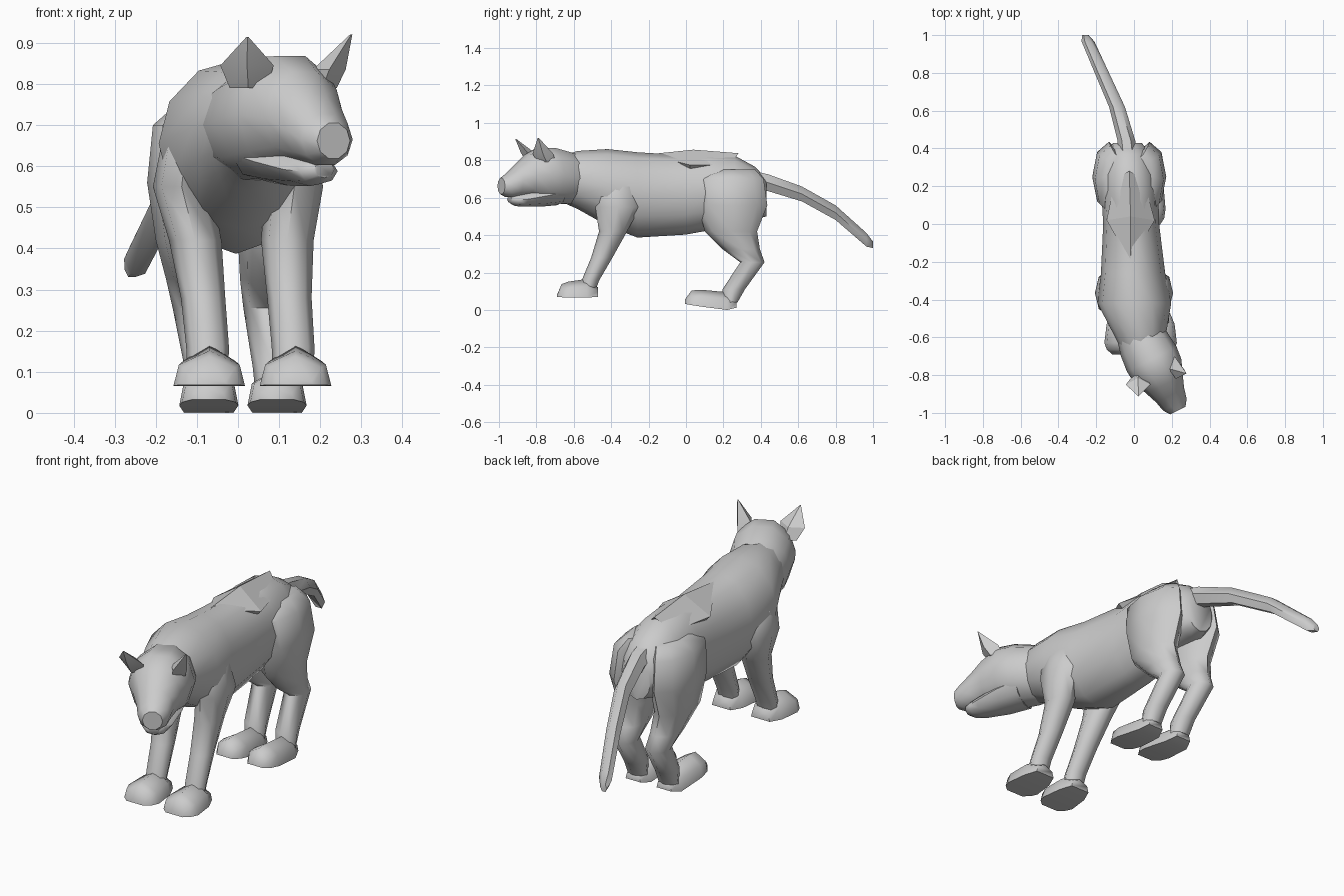
import bpy, math
from mathutils import Matrix, Vector


def make(name, verts, faces, matrix=None, angle=55):
    me = bpy.data.meshes.new(name)
    me.from_pydata([(matrix @ Vector(v)) if matrix else v for v in verts], [], faces)
    ob = bpy.data.objects.new(name, me)
    bpy.context.collection.objects.link(ob)
    bpy.ops.object.select_all(action='DESELECT')
    ob.select_set(True)
    bpy.context.view_layer.objects.active = ob
    bpy.ops.object.mode_set(mode='EDIT')
    bpy.ops.mesh.select_all(action='SELECT')
    bpy.ops.mesh.normals_make_consistent(inside=False)
    bpy.ops.object.mode_set(mode='OBJECT')
    bpy.ops.object.shade_smooth_by_angle(angle=math.radians(angle))
    return ob


def skin(rings):
    # verts and faces joining equal-sized rings, capped at both ends
    n = len(rings[0])
    verts = [p for r in rings for p in r]
    faces = [(i * n + k, i * n + (k + 1) % n, (i + 1) * n + (k + 1) % n, (i + 1) * n + k)
             for i in range(len(rings) - 1) for k in range(n)]
    faces += [tuple(range(n)), tuple(range(len(verts) - n, len(verts)))]
    return verts, faces


def loft(name, rows, axis, n=8, matrix=None, angle=55):
    # rows: centre x, y, z, half width, half depth (axis Z) or half height (axis Y)
    rings = []
    for x, y, z, a, b in rows:
        ring = []
        for k in range(n):
            t = 2 * math.pi * k / n
            c, s = a * math.cos(t), b * math.sin(t)
            ring.append((x + c, y, z + s) if axis == 'Y' else (x + c, y + s, z))
        rings.append(ring)
    return make(name, *skin(rings), matrix, angle)


def paw(name, x, rows):
    # rows: y, sole height, half width, height
    prof = [(-1, 0), (-.85, .6), (0, 1), (.85, .6), (1, 0)]
    rings = [[(x + u * w, y, z + v * h) for u, v in prof] for y, z, w, h in rows]
    return make(name, *skin(rings), None, 60)


# torso
loft("torso", [
    (.04, -.66, .70, .11, .125),
    (.03, -.58, .695, .14, .155),
    (.002, -.42, .655, .195, .205),
    (-.005, -.26, .615, .17, .228),
    (-.015, 0, .615, .148, .212),
    (-.02, .12, .63, .15, .205),
    (-.025, .26, .655, .14, .17),
    (-.03, .37, .625, .12, .14),
    (-.035, .43, .60, .075, .10)], 'Y', 12)

# raised ridge over the hips
make("hip_ridge", [(-.02, -.2, .832), (-.145, .02, .775), (-.025, .28, .838),
                   (.11, .02, .775), (-.018, .04, .857), (-.02, .04, .65),
                   (-.10, .24, .775), (.05, .24, .775)],
     [(0, 1, 4), (1, 6, 2, 4), (2, 7, 3, 4), (3, 0, 4),
      (1, 0, 5), (6, 1, 5), (2, 6, 5), (7, 2, 5), (3, 7, 5), (0, 3, 5)], None, 10)

# tail
loft("tail", [(-.03, .34, .70, .05, .055), (-.04, .44, .68, .047, .052),
              (-.09, .62, .62, .042, .046), (-.17, .80, .52, .038, .045),
              (-.243, .965, .375, .034, .042), (-.258, 1.0, .348, .018, .02)], 'Y', 6)

# legs and paws on both sides
for s, side in ((-1, "left"), (1, "right")):
    loft("front_leg_" + side, [
        (s * .09, -.38, .72, .04, .07),
        (s * .125, -.38, .66, .06, .11),
        (s * .137, -.365, .55, .07, .12),
        (.008 + s * .112, -.39, .42, .064, .075),
        (.02 + s * .105, -.45, .28, .054, .057),
        (.03 + s * .104, -.51, .16, .052, .047),
        (.03 + s * .104, -.53, .09, .05, .04)], 'Z')
    paw("front_paw_" + side, .035 + s * .105,
        [(-.47, .07, .05, .05), (-.53, .066, .075, .10),
         (-.63, .066, .087, .085), (-.665, .068, .074, .07), (-.69, .068, .045, .012)])

    loft("hind_leg_" + side, [
        (-.025 + s * .075, .25, .75, .05, .12),
        (-.025 + s * .10, .235, .70, .082, .18),
        (-.025 + s * .108, .25, .56, .088, .185),
        (-.022 + s * .10, .24, .42, .078, .14),
        (-.02 + s * .09, .295, .325, .065, .10),
        (-.015 + s * .086, .355, .255, .058, .065),
        (.005 + s * .083, .255, .11, .052, .06),
        (.01 + s * .083, .235, .04, .05, .04)], 'Z')
    paw("hind_paw_" + side, .012 + s * .083,
        [(.27, .012, .04, .04), (.22, 0, .06, .095),
         (.08, .018, .072, .09), (.03, .026, .065, .078), (-.005, .032, .042, .025)])

# head, turned to its left
turn = Matrix.Translation((.035, -.6, 0)) @ Matrix.Rotation(math.radians(27), 4, 'Z')
loft("head", [
    (0, .03, .70, .12, .13),
    (0, -.04, .705, .138, .145),
    (0, -.13, .718, .147, .155),
    (0, -.20, .725, .14, .15),
    (0, -.28, .717, .108, .118),
    (0, -.345, .688, .083, .09),
    (0, -.40, .665, .07, .065),
    (0, -.435, .662, .045, .045)], 'Y', 10, turn)
loft("lower_jaw", [
    (0, -.10, .63, .11, .07),
    (0, -.20, .612, .10, .06),
    (0, -.31, .592, .072, .04),
    (0, -.355, .588, .052, .032),
    (0, -.385, .592, .028, .02)], 'Y', 8, turn)

# ears
loft("left_side_ear", [(.025, -.82, .79, .045, .035), (.022, -.85, .845, .065, .035),
                       (.023, -.91, .914, .003, .003)], 'Z', 4, None, 20)
loft("right_side_ear", [(.205, -.745, .79, .035, .05), (.222, -.765, .835, .04, .055),
                        (.275, -.79, .92, .003, .003)], 'Z', 4, None, 20)
